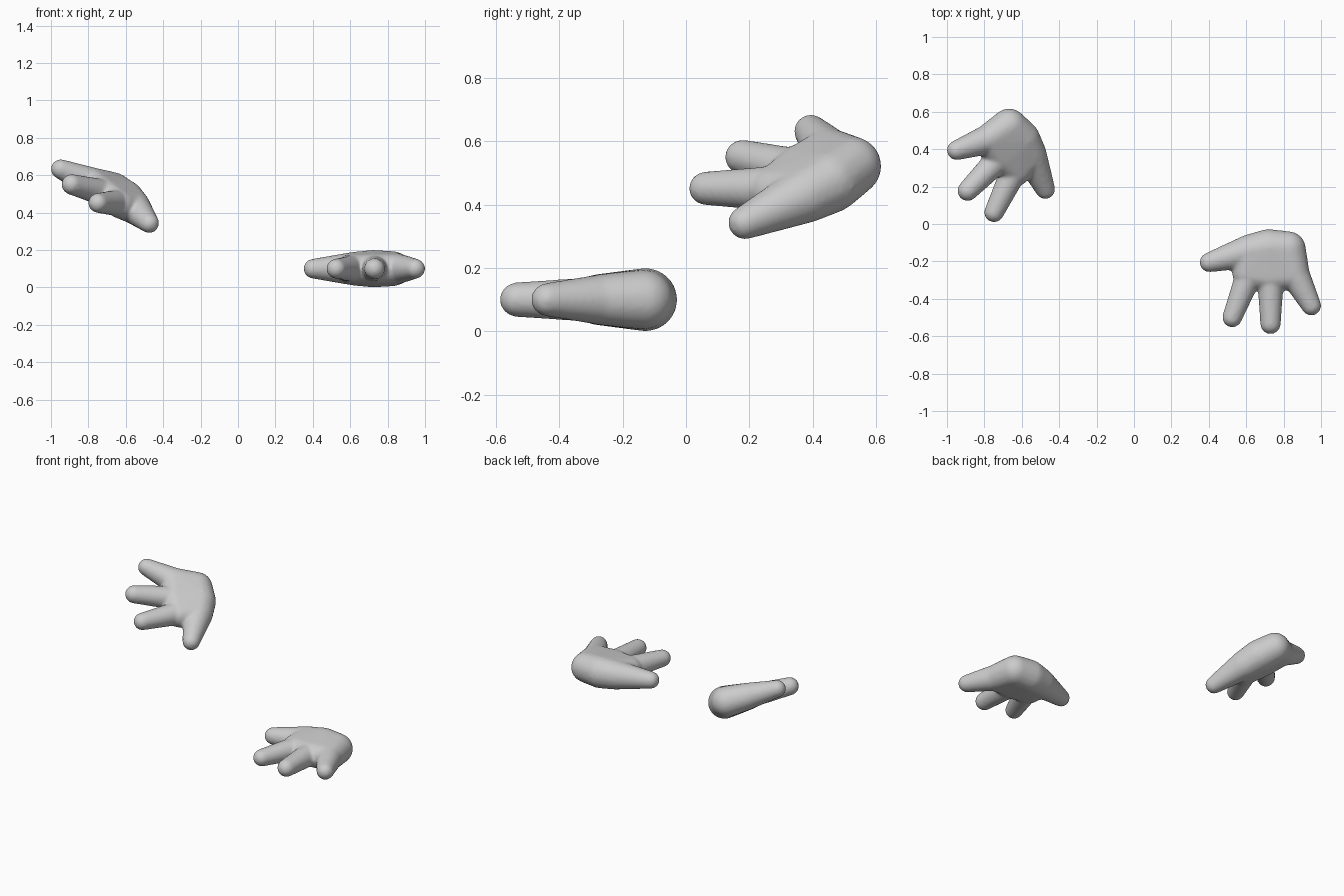
import bpy, bmesh
from mathutils import Matrix, Vector

if "Cube" in bpy.data.objects:
    bpy.data.objects.remove(bpy.data.objects["Cube"])


def hull(mesh, balls):
    """Add the convex hull of balls (x, y, radius), all lying in one plane, to mesh."""
    bm = bmesh.new()
    for x, y, r in balls:
        bmesh.ops.create_icosphere(bm, subdivisions=3, radius=r,
                                   matrix=Matrix.Translation((x, y, 0)))
    res = bmesh.ops.convex_hull(bm, input=bm.verts)
    junk = {v for v in res["geom_interior"] + res["geom_unused"]
            if isinstance(v, bmesh.types.BMVert)}
    bmesh.ops.delete(bm, geom=list(junk), context='VERTS')
    bmesh.ops.recalc_face_normals(bm, faces=bm.faces)
    part = bpy.data.meshes.new("part")
    bm.to_mesh(part)
    bm.free()
    mesh.from_mesh(part)
    bpy.data.meshes.remove(part)


def add_hand(name, mesh, matrix):
    ob = bpy.data.objects.new(name, mesh)
    bpy.context.collection.objects.link(ob)
    ob.matrix_world = matrix
    # fuse palm and fingers, then soften the webs
    rm = ob.modifiers.new("fuse", 'REMESH')
    rm.mode = 'VOXEL'
    rm.voxel_size = 0.009
    rm.use_smooth_shade = True
    sm = ob.modifiers.new("soften", 'SMOOTH')
    sm.factor = 0.5
    sm.iterations = 10
    return ob


bm = bmesh.new()
# palm
hull(bm, [(.825, -.133, .094), (.72, -.127, .1), (.62, -.145, .09),
          (.60, -.265, .075), (.73, -.28, .08), (.86, -.27, .08)])
# thumb and three fingers: tip, base
for tip, base in [((.403, -.205, .053), (.62, -.145, .09)),
                  ((.525, -.5, .053), (.615, -.27, .072)),
                  ((.73, -.534, .055), (.73, -.28, .072)),
                  ((.948, -.437, .053), (.86, -.27, .08))]:
    hull(bm, [tip, base])
hand_mesh = bpy.data.meshes.new("hand")
bm.to_mesh(hand_mesh)
bm.free()

# flat hand resting on the ground
add_hand("flat_hand", hand_mesh, Matrix.Translation((0, 0, .1)))

# raised hand: the same shape turned over and tilted
ax = Vector((-.57, .675, .45)).normalized()
ay = Vector((.735, .712, -.2))
ay = (ay - ax * ay.dot(ax)).normalized()
rot = Matrix((ax, ay, ax.cross(ay))).transposed().to_4x4()
place = (Matrix.Translation((-.769, .199, .495)) @ rot
         @ Matrix.Translation((-.65, .426, 0)))
add_hand("raised_hand", hand_mesh, place)
